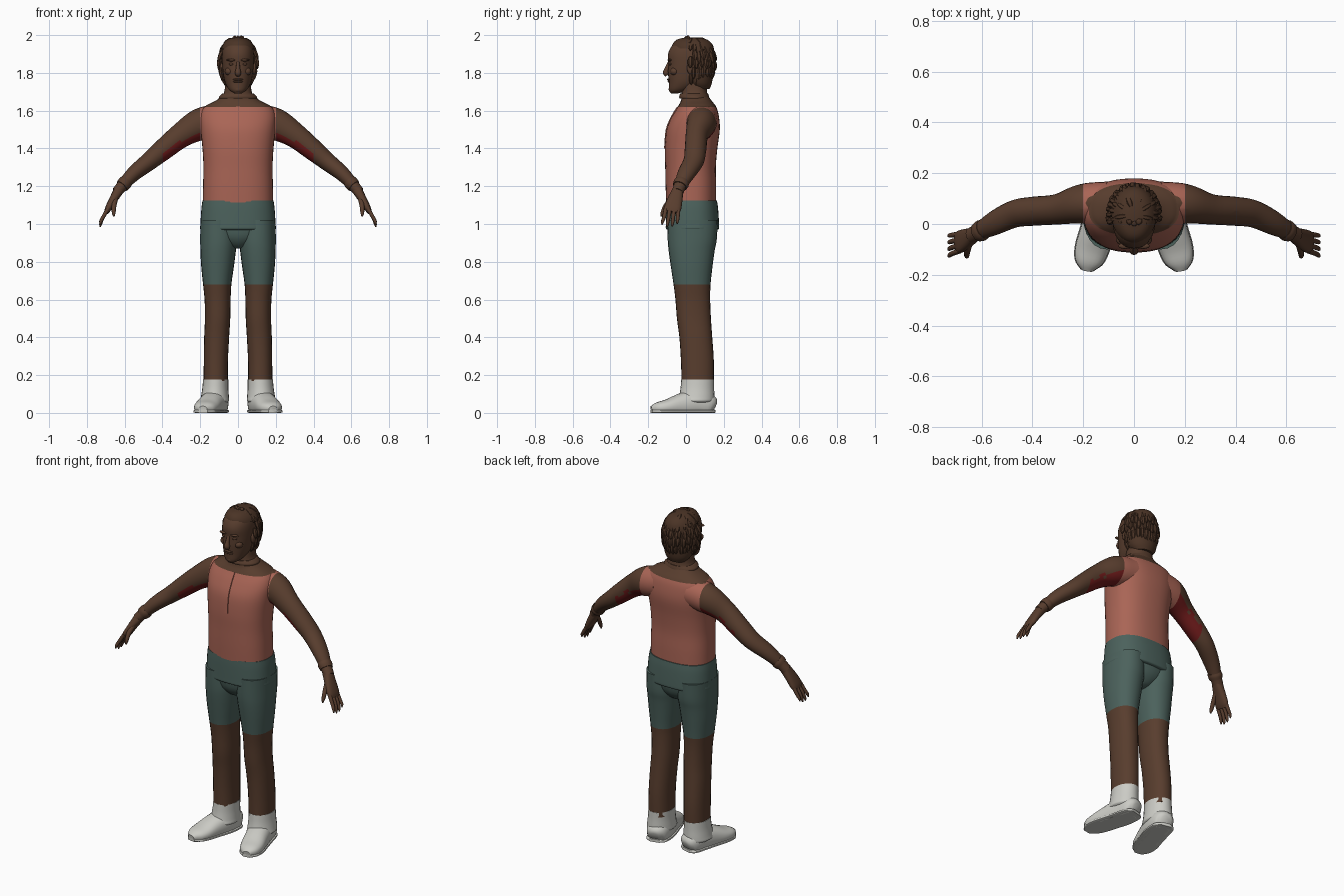
import bpy, bmesh, math, random
from mathutils import Vector

random.seed(4)
cube = bpy.data.objects.get("Cube")
if cube:
    bpy.data.objects.remove(cube, do_unlink=True)

X, Y, Z = Vector((1, 0, 0)), Vector((0, 1, 0)), Vector((0, 0, 1))
SIDES = (("left", 1), ("right", -1))


def material(name, *rgb):
    m = bpy.data.materials.new(name)
    m.diffuse_color = (*rgb, 1)
    m.use_nodes = True
    node = next(n for n in m.node_tree.nodes if n.type == "BSDF_PRINCIPLED")
    node.inputs["Base Color"].default_value = (*rgb, 1)
    node.inputs["Roughness"].default_value = 0.8
    return m


SKIN = material("brown skin", 0.098, 0.047, 0.027)
HAIR = material("dark brown hair", 0.07, 0.034, 0.019)
SHIRT = material("salmon shirt", 0.40, 0.13, 0.092)
SHORTS = material("grey green shorts", 0.072, 0.122, 0.108)
RED = material("dark red", 0.16, 0.011, 0.011)
SHOE = material("off white shoes", 0.6, 0.6, 0.56)


def smooth_rows(rows, steps):
    """Catmull-Rom interpolation of (x, y, z, half width, half depth) rows."""
    r = [Vector(q) for q in rows]
    r = [r[0] * 2 - r[1]] + r + [r[-1] * 2 - r[-2]]
    out = []
    for a, b, c, d in zip(r, r[1:], r[2:], r[3:]):
        for i in range(steps):
            t = i / steps
            out.append((b * 2 + (c - a) * t + (a * 2 - b * 5 + c * 4 - d) * t * t
                        + (b * 3 - a - c * 3 + d) * t ** 3) * 0.5)
    return out + [r[-2]]


def add_tube(bm, rows, ref=X, level=False, n=24, p=2, steps=4, s=1, floor=False):
    """Skin superellipse sections along a path; level keeps them horizontal."""
    rows = smooth_rows(rows, steps)
    pts = [Vector(q[:3]) for q in rows]
    rings = []
    for i, q in enumerate(rows):
        t = Z if level else (pts[min(i + 1, len(pts) - 1)] - pts[max(i - 1, 0)]).normalized()
        u = (ref - t * ref.dot(t)).normalized()
        v = t.cross(u)
        ring = []
        for k in range(n):
            ang = math.tau * k / n
            c, d = math.cos(ang), math.sin(ang)
            c = math.copysign(abs(c) ** (2 / p), c)
            d = math.copysign(abs(d) ** (2 / p), d)
            co = pts[i] + u * c * max(q[3], 0.001) + v * d * max(q[4], 0.001)
            ring.append(bm.verts.new((co.x * s, co.y, max(co.z, 0) if floor else co.z)))
        rings.append(ring)
    for a, b in zip(rings, rings[1:]):
        for k in range(n):
            bm.faces.new((a[k], a[(k + 1) % n], b[(k + 1) % n], b[k]))
    bm.faces.new(rings[0])
    bm.faces.new(rings[-1])


def finish(name, bm, mats, cuts=(), rule=None):
    """Cut along colour borders, colour by rule and make the object."""
    bmesh.ops.recalc_face_normals(bm, faces=bm.faces)
    for co, no in cuts:
        bmesh.ops.bisect_plane(bm, geom=bm.verts[:] + bm.edges[:] + bm.faces[:],
                               plane_co=co, plane_no=no)
    bm.normal_update()
    if rule:
        for f in bm.faces:
            f.material_index = rule(f.calc_center_median(), f.normal)
    me = bpy.data.meshes.new(name)
    bm.to_mesh(me)
    bm.free()
    for m in mats:
        me.materials.append(m)
    ob = bpy.data.objects.new(name, me)
    bpy.context.collection.objects.link(ob)
    return ob


def tube(name, rows, mat, **kw):
    bm = bmesh.new()
    add_tube(bm, rows, **kw)
    return finish(name, bm, [mat])


def add_ball(bm, loc, radii):
    made = bmesh.ops.create_uvsphere(bm, u_segments=14, v_segments=8, radius=1)["verts"]
    for v in made:
        v.co = Vector(loc) + Vector(a * b for a, b in zip(v.co, radii))


# Torso, shirt coloured up to the flat neckline, with bare neck
torso = [(0, .028, 1.1, .186, .132), (0, .026, 1.2, .185, .134), (0, .024, 1.3, .183, .134),
         (0, .027, 1.4, .188, .139), (0, .038, 1.5, .198, .141), (0, .05, 1.57, .2, .124),
         (0, .058, 1.62, .178, .102), (0, .054, 1.655, .115, .08), (0, .045, 1.69, .076, .068),
         (0, .045, 1.76, .066, .064)]
bm = bmesh.new()
add_tube(bm, torso, level=True, n=40, p=2.4)
finish("torso", bm, [SKIN, SHIRT], [(Z * 1.62, Z)], lambda c, n: int(c.z < 1.62))
tube("zip_placket", [(0, y - b, z, .011, .004) for x, y, z, a, b in torso if 1.39 < z < 1.63],
     SHIRT, n=8, p=5)
tube("neck_collar", [(0, .045, 1.665, .102, .079), (0, .043, 1.675, .1, .079),
                     (0, .043, 1.69, .083, .074)], SKIN, level=True, n=32)

# Shorts: hanging waist, seat and legs
tube("shorts_waist", [(0, .03, 1.125, .188, .134), (0, .032, 1.08, .194, .138),
                      (0, .034, 1.0, .199, .141), (0, .034, .975, .2, .14),
                      (0, .034, .968, .185, .128)], SHORTS, level=True, n=40, p=2.5)
tube("shorts_seat", [(0, .034, 1.0, .18, .132), (0, .032, .93, .13, .118),
                     (0, .03, .885, .06, .085), (0, .03, .87, .025, .05)],
     SHORTS, level=True, p=2.4)
leg = [(.105, .034, 1.02, .094, .134), (.103, .033, .92, .097, .13), (.105, .03, .86, .094, .122),
       (.108, .03, .78, .087, .111), (.11, .032, .68, .075, .098), (.108, .036, .6, .069, .092),
       (.108, .042, .5, .067, .09), (.113, .052, .4, .066, .087), (.117, .06, .28, .064, .087),
       (.118, .062, .15, .064, .085)]
shoe = [(.105, .148, .03, .03, .03), (.11, .125, .04, .058, .06), (.122, .05, .05, .068, .072),
        (.145, -.03, .04, .067, .062), (.166, -.1, .03, .066, .042),
        (.179, -.15, .024, .053, .032), (.185, -.183, .018, .022, .018)]
ankle = [(.118, .062, .178, .067, .087), (.12, .06, .13, .069, .089), (.122, .057, .085, .074, .094),
         (.123, .053, .065, .076, .097), (.123, .053, .055, .066, .088)]
for side, s in SIDES:
    bm = bmesh.new()
    add_tube(bm, leg, level=True, p=2.2, s=s)
    finish(side + "_leg", bm, [SKIN, SHORTS], [(Z * .68, Z)], lambda c, n: int(c.z > .68))
    tube(side + "_ankle_cover", ankle, SHOE, level=True, s=s)
    tube(side + "_shoe", shoe, SHOE, p=2.3, s=s, floor=True)
    tube(side + "_shoe_sole", [(x, y, .008, a + .003, .009) for x, y, z, a, b in shoe],
         SHOE, p=4, s=s, floor=True)

# Arms with shirt inside the armhole line and a red patch underneath
arm = [(.1, .085, 1.548, .082, .088), (.2, .08, 1.527, .078, .085), (.3, .058, 1.47, .06, .066),
       (.4, .05, 1.39, .057, .056), (.47, .04, 1.332, .054, .048), (.55, .003, 1.268, .047, .04),
       (.61, -.03, 1.205, .034, .031), (.64, -.045, 1.17, .031, .028)]
palm = [(.63, -.042, 1.18, .029, .027), (.66, -.058, 1.13, .04, .022),
        (.685, -.07, 1.085, .045, .018), (.697, -.075, 1.062, .038, .012)]


def arm_colour(c, n):
    x = abs(c.x)
    if x < .2:
        return int(c.z < 1.62)
    limit = -.4 if x < .31 else -.15
    return 2 if x < .4 and n.z < limit else 0


for side, s in SIDES:
    bm = bmesh.new()
    add_tube(bm, arm, ref=Y, s=s, steps=5)
    finish(side + "_arm", bm, [SKIN, SHIRT, RED],
           [(X * .2 * s, X), (X * .4 * s, X), (Z * 1.62, Z)], arm_colour)
    tube(side + "_wrist_band", [(.592, -.02, 1.225, .039, .036), (.602, -.026, 1.214, .042, .038),
                                (.615, -.033, 1.2, .038, .035)], SKIN, ref=Y, s=s)
    # Hand with four fingers and a thumb
    bm = bmesh.new()
    add_tube(bm, palm, ref=Y, s=s, n=16, p=2.5)
    for i in range(4):
        k = (i - 1.5) * .022
        drop = (.012, 0, .002, .016)[i]
        add_tube(bm, [(.686, -.073 + k, 1.085, .011, .011), (.715, -.08 + k * 1.1, 1.035, .01, .01),
                      (.727, -.085 + k * 1.2, 1.0 + drop, .008, .008),
                      (.729, -.087 + k * 1.2, .984 + drop, .003, .003)], ref=Y, n=10, s=s)
    add_tube(bm, [(.648, -.07, 1.14, .016, .016), (.656, -.105, 1.1, .013, .013),
                  (.658, -.125, 1.06, .01, .01), (.657, -.13, 1.04, .004, .004)], n=10, s=s)
    finish(side + "_hand", bm, [SKIN])

# Head with facial features
tube("head", [(0, -.06, 1.692, .02, .02), (0, -.036, 1.71, .047, .054), (0, -.002, 1.75, .069, .089),
              (0, .013, 1.8, .079, .108), (0, .02, 1.85, .084, .114), (0, .025, 1.9, .084, .12),
              (0, .03, 1.94, .076, .107), (0, .03, 1.97, .052, .076), (0, .03, 1.984, .02, .03)],
     SKIN, level=True, n=32, p=2.2)
tube("nose", [(0, -.088, 1.858, .008, .008), (0, -.1, 1.825, .011, .012),
              (0, -.106, 1.8, .017, .016), (0, -.1, 1.786, .012, .01)], SKIN, n=12)
bm = bmesh.new()
for z, y in ((1.765, -.091), (1.754, -.088)):
    add_ball(bm, (0, y, z), (.027, .009, .006))
add_ball(bm, (0, -.074, 1.713), (.025, .018, .018))
finish("lips_and_chin", bm, [SKIN])
for side, s in SIDES:
    for part, loc, radii in (("brow", (.035, -.086, 1.868), (.027, .012, .007)),
                             ("eye", (.034, -.081, 1.846), (.015, .01, .007)),
                             ("cheek", (.045, -.06, 1.808), (.026, .024, .022)),
                             ("ear", (.085, .025, 1.825), (.012, .02, .033))):
        bm = bmesh.new()
        add_ball(bm, (loc[0] * s, *loc[1:]), radii)
        finish(side + "_" + part, bm, [SKIN])

# Hair cap, trimmed to the hairline
bm = bmesh.new()
add_tube(bm, [(0, .08, 1.715, .055, .045), (0, .07, 1.75, .08, .068), (0, .055, 1.82, .093, .09),
              (0, .042, 1.88, .096, .108), (0, .035, 1.94, .085, .11), (0, .032, 1.975, .058, .082),
              (0, .03, 1.988, .022, .03)], level=True, n=32)
for co, no in ((Z * 1.93, Z), (Y * .035, Y)):
    bmesh.ops.bisect_plane(bm, geom=bm.verts[:] + bm.edges[:] + bm.faces[:], plane_co=co, plane_no=no)
face_area = [f for f in bm.faces
             if f.calc_center_median().z < 1.93 and f.calc_center_median().y < .035]
bmesh.ops.delete(bm, geom=face_area, context="FACES")
finish("hair_cap", bm, [HAIR])


# Hair locks combed back and down in overlapping rows
def scalp(az, el, k):
    return (.098 * k * math.cos(el) * math.sin(az),
            .036 + .115 * k * math.cos(el) * math.cos(az), 1.853 + .135 * k * math.sin(el))


bm = bmesh.new()
for row, el in enumerate((72, 52, 32, 12, -8, -26)):
    reach = 180 if el > 45 else 100
    count = (9, 20, 15, 15, 15, 13)[row]
    for i in range(count):
        az = math.radians(-reach + 2 * reach * (i + .5 * (row % 2)) / count + random.uniform(-4, 4))
        e = math.radians(el + random.uniform(-4, 4))
        front = math.cos(az) < -.3
        fall = math.radians(-8 if front else random.uniform(24, 32))
        w = random.uniform(.011, .015)
        rows = [(*scalp(az, e - fall * t, k), w * f, w * f * .8)
                for t, k, f in ((0, .97, .5), (.35, 1.02, 1), (.75, 1.05, .9), (1, 1.09, .25))]
        add_tube(bm, rows, ref=Vector((math.cos(az), -math.sin(az), 0)), n=6, steps=2)
finish("hair_locks", bm, [HAIR])

# Smooth shading with sharp creases
for ob in bpy.context.scene.objects:
    ob.select_set(ob.type == "MESH")
    if ob.type == "MESH":
        bpy.context.view_layer.objects.active = ob
bpy.ops.object.shade_smooth_by_angle(angle=math.radians(45))
